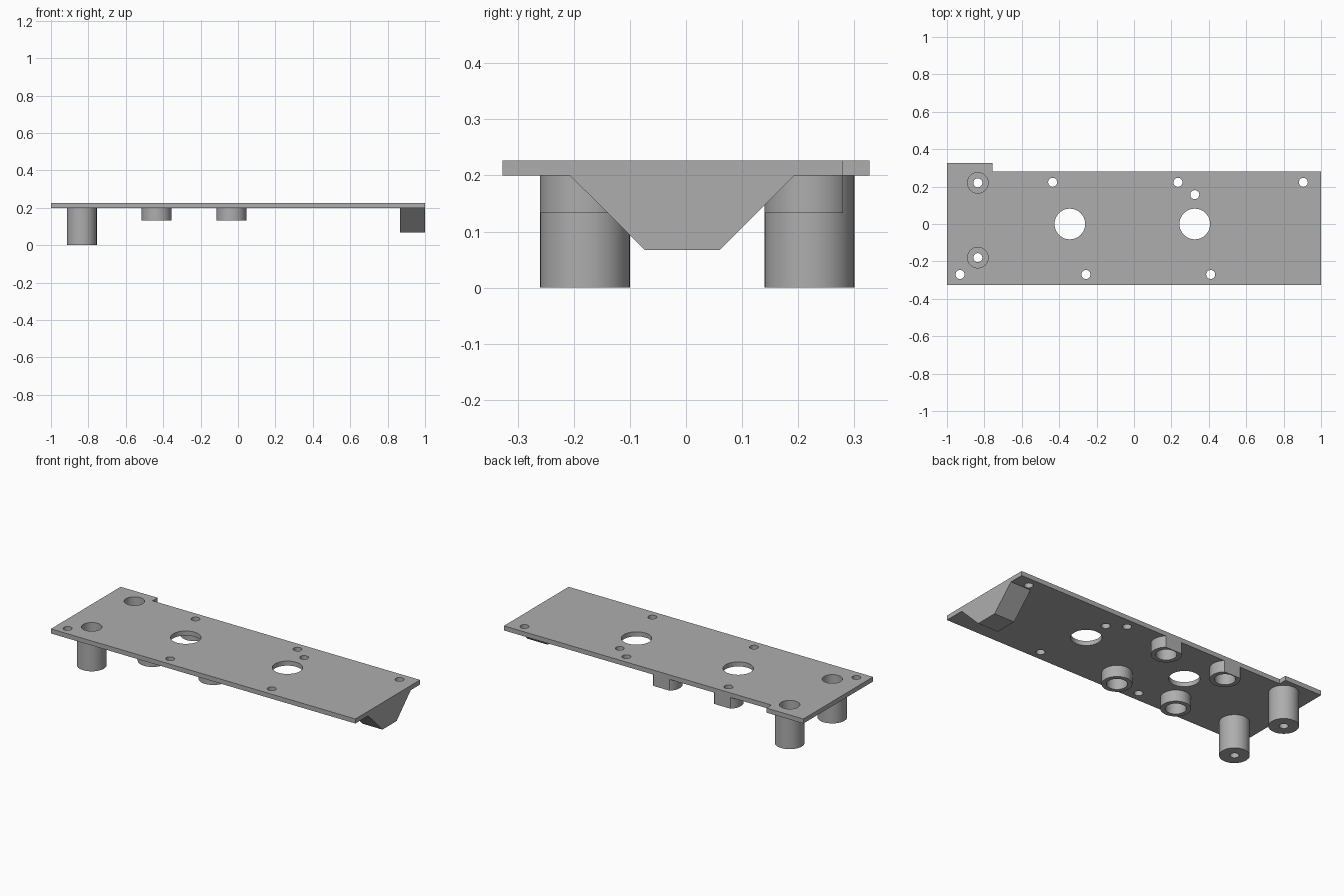
import bpy
import bmesh
import math
from mathutils import Matrix, Vector

cube = bpy.data.objects.get("Cube")
if cube:
    bpy.data.objects.remove(cube, do_unlink=True)

grey = bpy.data.materials.new("plain_grey")
grey.use_nodes = True
COLOUR = (0.42, 0.42, 0.42, 1)
grey.diffuse_color = COLOUR
grey.node_tree.nodes["Principled BSDF"].inputs["Base Color"].default_value = COLOUR

PLATE_BOTTOM, PLATE_TOP = 0.2, 0.227
BACK_EDGE = 0.28
POST_ROWS = {"front": -0.18, "back": 0.22}
POST_R, BORE_R, SCREW_R = 0.08, 0.055, 0.024


def finish(obj):
    """Give the object its colour and smooth its round walls."""
    obj.data.materials.clear()
    obj.data.materials.append(grey)
    bpy.ops.object.select_all(action='DESELECT')
    obj.select_set(True)
    bpy.context.view_layer.objects.active = obj
    bpy.ops.object.shade_smooth_by_angle(angle=math.radians(30))
    return obj


def circle(x, y, r, n=48):
    return [(x + r * math.cos(2 * math.pi * i / n),
             y + r * math.sin(2 * math.pi * i / n)) for i in range(n)]


def slab(name, loops, thickness, matrix):
    """Extrude an outline with holes, centred on its plane."""
    curve = bpy.data.curves.new(name + "_outline", 'CURVE')
    curve.dimensions = '2D'
    curve.fill_mode = 'BOTH'
    curve.extrude = thickness / 2
    for loop in loops:
        spline = curve.splines.new('POLY')
        spline.points.add(len(loop) - 1)
        for point, (x, y) in zip(spline.points, loop):
            point.co = (x, y, 0, 1)
        spline.use_cyclic_u = True
    temp = bpy.data.objects.new(name + "_temp", curve)
    bpy.context.collection.objects.link(temp)
    bpy.context.view_layer.update()
    graph = bpy.context.evaluated_depsgraph_get()
    mesh = bpy.data.meshes.new_from_object(temp.evaluated_get(graph))
    bpy.data.objects.remove(temp, do_unlink=True)

    # Weld the caps to the walls
    bm = bmesh.new()
    bm.from_mesh(mesh)
    bmesh.ops.remove_doubles(bm, verts=bm.verts, dist=0.0001)
    bmesh.ops.recalc_face_normals(bm, faces=bm.faces)
    bm.to_mesh(mesh)
    bm.free()
    mesh.transform(matrix)
    obj = bpy.data.objects.new(name, mesh)
    bpy.context.collection.objects.link(obj)
    return finish(obj)


def lathe(name, profile, centre):
    """Spin a closed radius/height profile around the vertical axis."""
    bm = bmesh.new()
    verts = [bm.verts.new((r, 0, z)) for r, z in profile]
    edges = [bm.edges.new((v, verts[i - 1])) for i, v in enumerate(verts)]
    bmesh.ops.spin(bm, geom=verts + edges, cent=(0, 0, 0), axis=(0, 0, 1),
                   angle=2 * math.pi, steps=48)
    bmesh.ops.remove_doubles(bm, verts=bm.verts, dist=0.0001)
    bmesh.ops.recalc_face_normals(bm, faces=bm.faces)
    mesh = bpy.data.meshes.new(name)
    bm.to_mesh(mesh)
    bm.free()
    obj = bpy.data.objects.new(name, mesh)
    obj.location = Vector(centre)
    bpy.context.collection.objects.link(obj)
    return finish(obj)


# Mounting plate with corner tab, windows, screw holes and leg bores
LEG_X = -0.835
outline = [(-1, -0.327), (1, -0.327), (1, BACK_EDGE), (-0.757, BACK_EDGE),
           (-0.757, 0.327), (-1, 0.327)]
windows = [circle(x, 0, 0.082) for x in (-0.343, 0.325)]
screws = [(-0.435, 0.223), (0.235, 0.223), (0.905, 0.223), (0.325, 0.157),
          (-0.93, -0.27), (-0.257, -0.27), (0.41, -0.27)]
screw_holes = [circle(x, y, SCREW_R, 32) for x, y in screws]
bores = [circle(LEG_X, y, BORE_R) for y in POST_ROWS.values()]
slab("mounting_plate", [outline] + windows + screw_holes + bores,
     PLATE_TOP - PLATE_BOTTOM,
     Matrix.Translation((0, 0, (PLATE_TOP + PLATE_BOTTOM) / 2)))

# Tall counterbored legs and short open sockets
leg_profile = [(SCREW_R, 0), (POST_R, 0), (POST_R, PLATE_BOTTOM),
               (BORE_R, PLATE_BOTTOM), (BORE_R, 0.05), (SCREW_R, 0.05)]
SOCKET_Z = 0.133
for row, y in POST_ROWS.items():
    lathe(row + "_leg", leg_profile, (LEG_X, y, 0))
    for side, x in (("outer", -0.435), ("inner", -0.035)):
        # Back sockets are trimmed flush with the plate edge
        wall = [(px, min(py, BACK_EDGE)) for px, py in circle(x, y, POST_R, 96)]
        slab(f"{row}_{side}_socket", [wall, circle(x, y, BORE_R)],
             PLATE_BOTTOM - SOCKET_Z,
             Matrix.Translation((0, 0, (PLATE_BOTTOM + SOCKET_Z) / 2)))

# Tapered foot under the left end: outline in y/z, extruded along x
foot = [(-0.207, PLATE_BOTTOM), (-0.073, 0.067), (0.06, 0.067),
        (0.193, PLATE_BOTTOM)]
to_side = Matrix(((0, 0, 1, 0.9335), (1, 0, 0, 0), (0, 1, 0, 0), (0, 0, 0, 1)))
slab("tapered_foot", [foot], 0.133, to_side)
